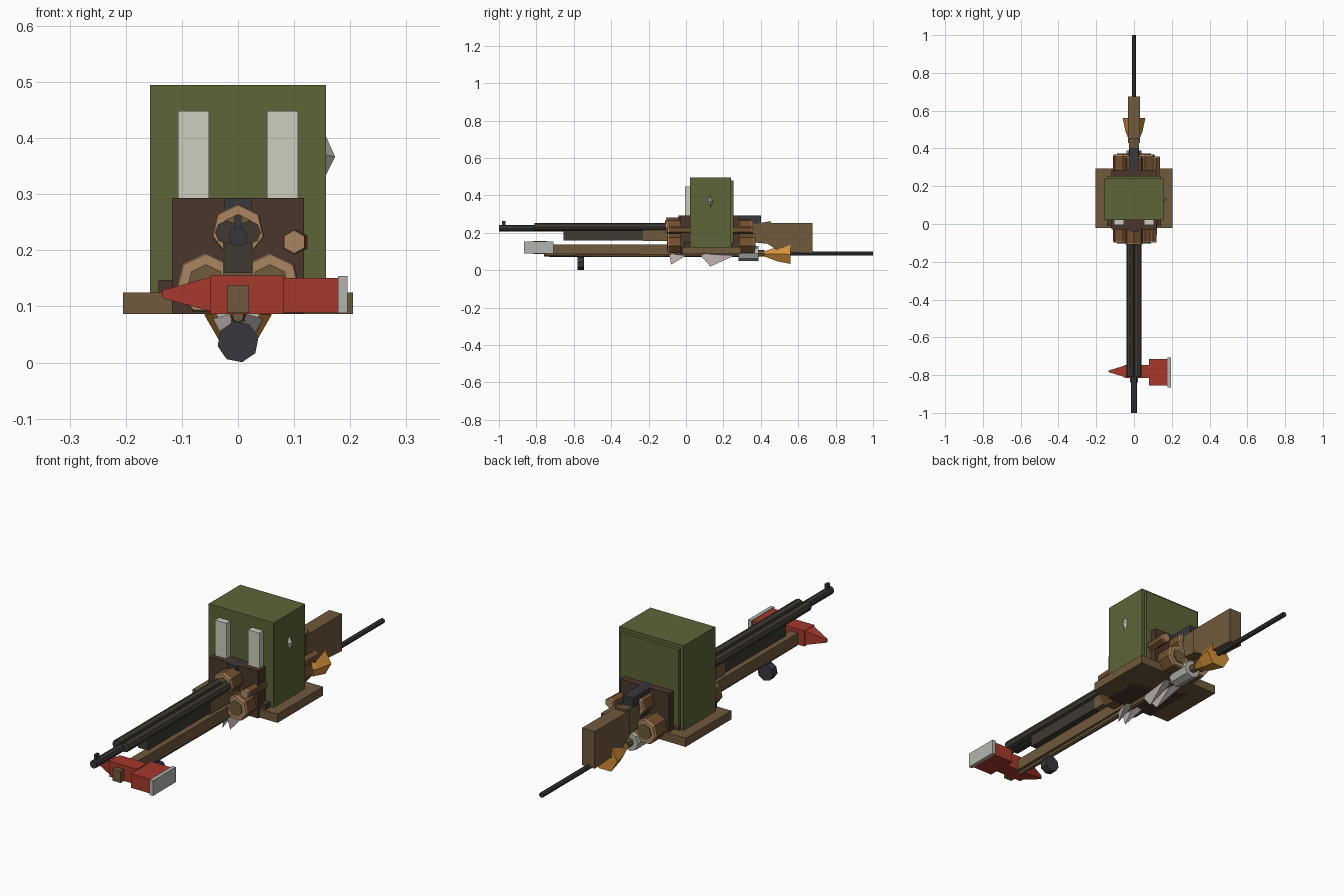
import bpy, bmesh, math

if "Cube" in bpy.data.objects:
    bpy.data.objects.remove(bpy.data.objects["Cube"])

MATS = {}
COL = dict(green=(.11, .13, .04), wood=(.16, .10, .045), dark=(.07, .037, .024), roll=(.17, .08, .03),
           tan=(.40, .24, .12), metal=(.04, .04, .048), gun=(.05, .043, .032), grey=(.45, .47, .43),
           strap=(.62, .61, .52), red=(.38, .04, .025), orange=(.65, .28, .04), pale=(.55, .47, .46))


def mat(name):
    if name not in MATS:
        MATS[name] = bpy.data.materials.new(name)
        MATS[name].diffuse_color = (*COL[name], 1)
    return MATS[name]


def finish(bm, name, color):
    bmesh.ops.recalc_face_normals(bm, faces=bm.faces)
    me = bpy.data.meshes.new(name)
    bm.to_mesh(me)
    bm.free()
    ob = bpy.data.objects.new(name, me)
    bpy.context.collection.objects.link(ob)
    me.materials.append(mat(color))
    return ob


def loft(name, rings, color):
    """Bridge equally sized rings of points and cap both ends."""
    bm = bmesh.new()
    vs = [[bm.verts.new(p) for p in r] for r in rings]
    n = len(vs[0])
    for a, b in zip(vs, vs[1:]):
        for i in range(n):
            j = (i + 1) % n
            bm.faces.new((a[i], a[j], b[j], b[i]))
    bm.faces.new(vs[0])
    bm.faces.new(vs[-1])
    return finish(bm, name, color)


def box(name, x0, x1, y0, y1, z0, z1, color):
    ring = lambda z: [(x0, y0, z), (x1, y0, z), (x1, y1, z), (x0, y1, z)]
    return loft(name, [ring(z0), ring(z1)], color)


def tube(name, sections, color, n=8, turn=0.0):
    """Faceted tube along y; sections are (x, y, z, radius)."""
    rings = []
    for x, y, z, r in sections:
        angles = [2 * math.pi * i / n + math.pi / 2 + turn for i in range(n)]
        rings.append([(x + r * math.cos(a), y, z + r * math.sin(a)) for a in angles])
    return loft(name, rings, color)


def slab(name, profile, x0, x1, color):
    """Side profile of (y, z) points extruded along x."""
    return loft(name, [[(x, y, z) for y, z in profile] for x in (x0, x1)], color)


# carrying board and backpack
box("base_board", -.205, .205, -.02, .295, .087, .125, "wood")
box("pack_foot", -.142, .142, -.01, .25, .12, .147, "dark")
box("pack_body", -.157, .157, .022, .24, .125, .495, "green")
box("pack_back_panel", -.142, .142, .235, .254, .145, .48, "green")
box("roll_holder", -.118, .118, -.03, .285, .087, .293, "dark")
for s in (-1, 1):
    box("shoulder_strap", s * .052, s * .107, -.006, .03, .2, .448, "strap")

# small pointed badge on the side of the pack
bm = bmesh.new()
rim = [bm.verts.new(p) for p in ((.156, .13, .405), (.156, .115, .37), (.156, .13, .333), (.156, .145, .37))]
tip = bm.verts.new((.173, .13, .367))
for i in range(4):
    bm.faces.new((rim[i], rim[(i + 1) % 4], tip))
bm.faces.new(rim)
finish(bm, "side_stud", "grey")

# bundled rolls with pale ends
def roll(name, x, z, r, y0, y1, n, shift=0):
    tube(name, [(x, y0, z, r), (x + shift, y1, z, r)], "roll", n)
    for y, d, xx in ((y0, -1, x), (y1, 1, x + shift)):
        tube(name + "_end", [(xx, y, z, r), (xx, y + d * .008, z, r * .95)], "tan", n)
        if r > .03:
            tube(name + "_core", [(xx, y, z, r * .62), (xx, y + d * .012, z, r * .62)], "wood", n)


roll("top_roll", 0, .235, .048, -.10, .35, 7)
roll("left_roll", -.057, .141, .055, -.09, .36, 7)
roll("right_roll", .057, .141, .055, -.09, .36, 7)
roll("thin_roll", .1, .215, .022, -.09, .35, 6, .02)

# long gun
box("receiver", -.024, .024, -.04, .40, .155, .293, "metal")
tube("centre_barrel", [(0, -1, .224, .017), (0, -.05, .224, .017)], "metal")
box("front_sight", -.006, .006, -.985, -.965, .235, .262, "metal")
for s in (-1, 1):
    tube("side_barrel", [(s * .02, -.81, .232, .021), (s * .02, -.03, .232, .021)], "gun")
box("fore_end", -.024, .024, -.655, -.2, .16, .222, "gun")
box("fore_grip", -.027, .027, -.23, -.03, .155, .216, "wood")
slab("stock_wrist", [(.35, .15), (.45, .14), (.455, .262), (.35, .245)], -.026, .026, "wood")
slab("stock_butt", [(.43, .145), (.50, .10), (.675, .09), (.675, .252), (.43, .252)], -.031, .031, "wood")

# axe
box("axe_handle", -.02, .02, -.84, .1, .088, .138, "wood")
box("axe_head", -.05, .082, -.815, -.746, .087, .155, "red")
box("axe_blade", .08, .18, -.855, -.715, .089, .151, "red")
box("axe_edge", .178, .195, -.865, -.708, .088, .154, "grey")
loft("axe_spike", [[(x, y, z) for y, z in ((-.78 - h, .122 - v), (-.78 + h, .122 - v),
     (-.78 + h, .122 + v), (-.78 - h, .122 + v))] for x, h, v in ((-.05, .03, .03), (-.135, .004, .007))], "red")

# rod with reel knob, grip collar and flared cone
tube("lower_rod", [(0, -.76, .082, .01), (0, -.2, .084, .014), (0, .42, .09, .018)], "wood")
tube("knob", [(0, -.58, .037, .037), (0, -.545, .037, .037)], "metal", 8, .2)
box("knob_stem", -.009, .009, -.57, -.555, .06, .09, "metal")
tube("collar", [(0, .28, .09, .04), (0, .388, .09, .04)], "grey")
tube("flared_cone", [(0, .41, .087, .012), (0, .49, .086, .045), (0, .56, .085, .06)], "orange", 6, math.pi / 6)
tube("rear_rod", [(0, .38, .09, .011), (0, 1, .09, .011)], "metal")

# thin pale vanes under the board
for y0, y1, yt, zt in ((-.09, .0, -.08, .03), (.07, .26, .13, .02)):
    for s in (-1, 1):
        bm = bmesh.new()
        p = [bm.verts.new(v) for v in ((s * .01, y0, .088), (s * .045, y1, .078), (s * .018, yt, zt), (0, y1, .085))]
        for f in ((0, 1, 2), (0, 2, 3), (1, 3, 2), (0, 3, 1)):
            bm.faces.new([p[i] for i in f])
        finish(bm, "pale_vane", "pale")

for m in bpy.data.materials:
    if m.users and not m.is_grease_pencil:
        m.use_nodes = True
        m.node_tree.nodes["Principled BSDF"].inputs["Base Color"].default_value = m.diffuse_color
